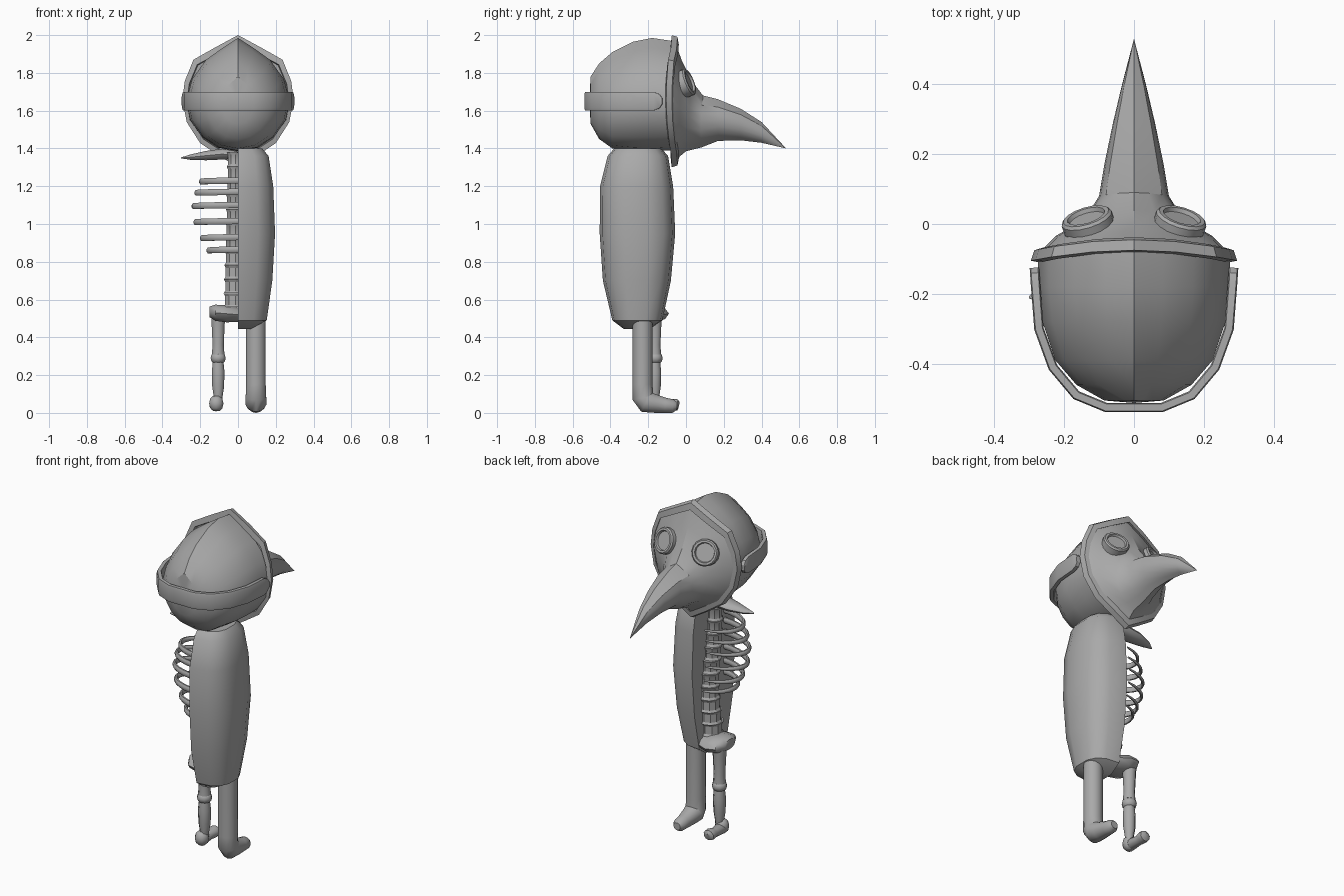
import bpy, bmesh, math
from mathutils import Vector as V

if "Cube" in bpy.data.objects:
    bpy.data.objects.remove(bpy.data.objects["Cube"])

GREY = bpy.data.materials.new("plain grey")
GREY.diffuse_color = (0.4, 0.4, 0.4, 1)
GREY.use_nodes = True
GREY.node_tree.nodes["Principled BSDF"].inputs["Base Color"].default_value = GREY.diffuse_color


def loft(name, rings, angle=38, caps=True):
    """Skin closed rings of equal length; a one-point ring makes a tip."""
    bm = bmesh.new()
    vr = [[bm.verts.new(p) for p in r] for r in rings]
    for a, b in zip(vr, vr[1:]):
        n = max(len(a), len(b))
        for i in range(n):
            j = (i + 1) % n
            if len(a) == 1:
                bm.faces.new((a[0], b[j], b[i]))
            elif len(b) == 1:
                bm.faces.new((a[i], a[j], b[0]))
            else:
                bm.faces.new((a[i], a[j], b[j], b[i]))
    if caps:
        for r in (vr[0], vr[-1]):
            if len(r) > 2:
                bm.faces.new(r)
    bmesh.ops.recalc_face_normals(bm, faces=bm.faces)
    me = bpy.data.meshes.new(name)
    bm.to_mesh(me)
    bm.free()
    me.shade_smooth()
    me.set_sharp_from_angle(angle=math.radians(angle))
    me.materials.append(GREY)
    ob = bpy.data.objects.new(name, me)
    bpy.context.collection.objects.link(ob)
    return ob


def tube(name, pts, radii, ref, sides=10, power=1.0, angle=45):
    """Sweep an ellipse (radius along ref, radius across) along a path."""
    pts, ref = [V(p) for p in pts], V(ref)
    rings = []
    for i, p in enumerate(pts):
        t = (pts[min(i + 1, len(pts) - 1)] - pts[max(i - 1, 0)]).normalized()
        w = t.cross(ref).normalized()
        r = radii[i] if isinstance(radii[i], tuple) else (radii[i], radii[i])
        ring = []
        for k in range(sides):
            a = 2 * math.pi * (k + 0.5) / sides
            c, s = math.cos(a), math.sin(a)
            ring.append(p + ref * r[0] * math.copysign(abs(c) ** power, c)
                        + w * r[1] * math.copysign(abs(s) ** power, s))
        rings.append(ring)
    return loft(name, rings, angle)


# half contours, top to bottom, in unit width and height
EGG = [(0, 1), (.41, .81), (.80, .62), (.955, .29), (1, 0),
       (.92, -.33), (.68, -.64), (.34, -.83), (0, -1)]
HOOD = [(0, 1), (.30, .84), (.62, .65), (.89, .34), (1, 0),
        (.93, -.38), (.70, -.72), (.38, -.93), (0, -1)]


def section(half, hw, zt, zb, yt, ys, yb, k=0.51):
    zm = zb + (zt - zb) * k
    full = half + [(-u, v) for u, v in half[-2:0:-1]]
    ring = []
    for u, v in full:
        z = zm + v * ((zt - zm) if v > 0 else (zm - zb))
        end = yt if v > 0 else yb
        ring.append((u * hw, end + (ys - end) * u * u, z))
    return ring


# head shell with a ridge on top
loft("head", [section(HOOD, w, t, b, y, y, y, 0.45) for y, w, t, b in (
    (-.08, .275, 1.97, 1.39), (-.18, .273, 1.985, 1.385), (-.28, .262, 1.965, 1.388),
    (-.39, .225, 1.91, 1.40), (-.46, .165, 1.85, 1.45), (-.505, .085, 1.78, 1.53))]
    + [[(0, -.512, 1.65)]], 30)

# face mask running out into the beak
loft("mask", [section(EGG, *r) for r in (
    (.275, 1.97, 1.325, -.06, -.085, -.06), (.225, 1.86, 1.36, -.02, -.035, -.03),
    (.14, 1.745, 1.385, .04, .015, .0), (.10, 1.68, 1.405, .09, .08, .08),
    (.085, 1.66, 1.44, .17, .17, .17), (.06, 1.61, 1.443, .29, .29, .29),
    (.034, 1.54, 1.43, .40, .40, .40))] + [[(0, .53, 1.40)]], 30)

# raised rim around the mask
rim = [section(EGG, w, t, b, y, y - .03, y) for w, t, b, y in (
    (.27, 1.96, 1.335, -.08), (.295, 2.0, 1.30, -.075),
    (.285, 1.99, 1.31, -.045), (.262, 1.95, 1.345, -.038))]
loft("mask_rim", rim + rim[:1], 30, caps=False)

# round eye pieces
for s, side in ((1, "right"), (-1, "left")):
    prof = [(.073, -.04), (.075, .012), (.068, .02), (.056, .02), (.052, .008)]
    ob = loft("eye_piece_" + side, [[(r * math.cos(k * math.pi / 8), r * math.sin(k * math.pi / 8), h)
              for k in range(16)] for r, h in prof], 30)
    ob.location = (s * .132, .005, 1.748)
    ob.rotation_mode = 'QUATERNION'
    ob.rotation_quaternion = V((s * .27, .88, .36)).to_track_quat('Z', 'Y')

# strap around the back of the head
half = [(.285, -.125, .015), (.284, -.14, .038), (.282, -.17, .05), (.272, -.3, .05),
        (.232, -.41, .05), (.165, -.49, .05), (.08, -.525, .05)]
path = half + [(-x, y, h) for x, y, h in reversed(half)]
tube("strap", [(x, y, 1.65) for x, y, h in path], [(h, .014) for x, y, h in path],
     (0, 0, 1), 8, 0.35, 30)

# solid half of the body, cut flat at the middle
body = []
for z, w, y0, y1 in ((.445, .07, -.33, -.19), (.49, .155, -.39, -.125), (.70, .185, -.44, -.08),
                     (.95, .20, -.457, -.057), (1.20, .19, -.455, -.068),
                     (1.36, .165, -.415, -.095), (1.40, .13, -.38, -.13)):
    ring = []
    for k in range(8):
        a = math.pi * (k / 7 - .5)
        c, s = max(math.cos(a), 0), math.sin(a)
        ring.append((w * c ** .75, (y0 + y1) / 2 + (y1 - y0) / 2 * math.copysign(abs(s) ** .75, s), z))
    body.append(ring)
loft("body_half", body, 38)

# solid leg with foot
tube("solid_leg", [(.095, y, z) for y, z in ((-.23, .52), (-.23, .15), (-.228, .08), (-.21, .058),
     (-.17, .05), (-.11, .04), (-.07, .036), (-.05, .036))],
     [.053, .053, .056, .058, .05, .04, .036, .022], (1, 0, 0), 14)

# spine of stacked vertebrae, gently curved
N = 11
for i in range(N):
    z = .56 + i * .82 / N
    y = -.225 + .025 * math.sin((z - .55) * 7)
    r = .068 - .022 * i / N
    tube("vertebra_%d" % (i + 1), [(-.012, y, z + d) for d in (.0, .012, .058, .073)],
         [(r, r), (r * .88, r * .88), (r * .88, r * .88), (r, r)], (1, 0, 0), 10, 1, 25)

# curved ribs tapering to free tips
for i, (z, w) in enumerate(((1.225, .205), (1.165, .23), (1.095, .245), (1.01, .235),
                            (.925, .20), (.86, .165))):
    pts, rad = [], []
    for k in range(13):
        a = math.radians(165 * k / 12)
        pts.append((-w * math.sin(a) + .008, -.235 - .13 * math.cos(a), z + .006 - .012 * k / 12))
        rad.append((.018 - .013 * (k / 12) ** 3, .012 - .008 * (k / 12) ** 3))
    tube("rib_%d" % (i + 1), pts, rad, (0, 0, 1), 8)

# shoulder bone
tube("shoulder_bone", [(0, -.21, 1.365), (-.08, -.20, 1.37), (-.17, -.195, 1.362),
     (-.25, -.20, 1.354), (-.30, -.21, 1.35)],
     [(.02, .045), (.03, .06), (.026, .05), (.015, .028), (.003, .004)], (0, 0, 1), 10)

# half pelvis
tube("pelvis", [(.0, -.20, .52), (-.06, -.20, .525), (-.12, -.20, .53), (-.15, -.20, .535)],
     [(.04, .08), (.048, .11), (.045, .10), (.03, .05)], (0, 0, 1), 10)

# leg bones, knee and foot bones
LX, LY = -.105, -.165
tube("thigh_bone", [(LX, LY, z) for z in (.51, .46, .36, .31)], [.04, .037, .032, .036], (1, 0, 0), 8)
tube("knee", [(LX, LY, z) for z in (.32, .308, .29, .272, .26)], [.02, .037, .042, .037, .02], (1, 0, 0), 10)
tube("shin_bone", [(LX, LY, z) for z in (.275, .22, .14, .09, .05)], [.03, .036, .034, .026, .022], (1, 0, 0), 8)
tube("ankle", [(-.115, LY - .01, z) for z in (.09, .075, .05, .025, .01)], [.018, .034, .04, .034, .018], (1, 0, 0), 10)
tube("foot_bone", [(-.117, y, z) for y, z in ((-.20, .04), (-.17, .042), (-.10, .038), (-.07, .042), (-.045, .042), (-.037, .04))],
     [(.025, .022), (.035, .034), (.027, .026), (.035, .032), (.033, .03), (.018, .016)], (1, 0, 0), 10)
